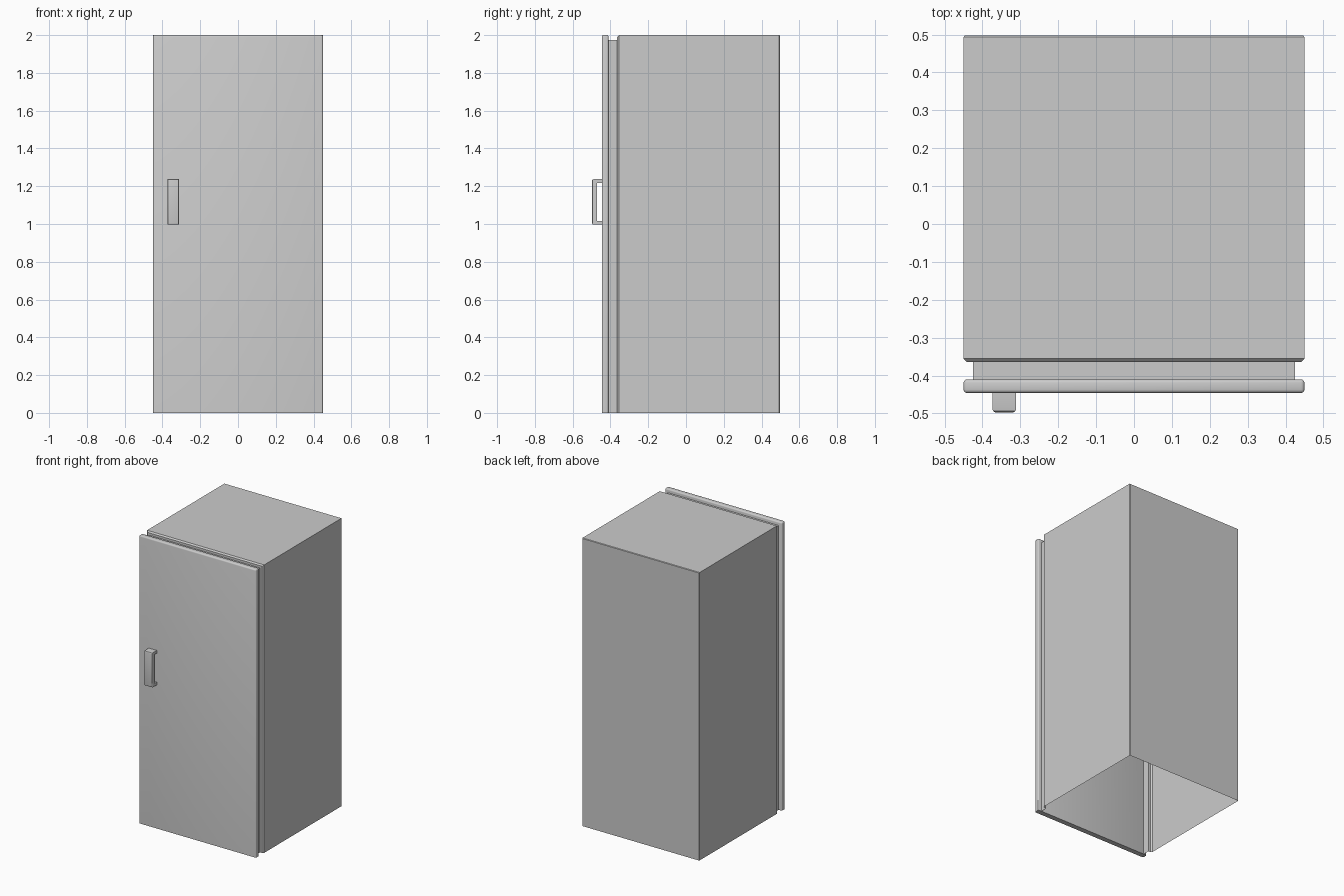
import bpy, bmesh

if "Cube" in bpy.data.objects:
    bpy.data.objects.remove(bpy.data.objects["Cube"])


def finish(name, bm):
    bmesh.ops.recalc_face_normals(bm, faces=bm.faces)
    me = bpy.data.meshes.new(name)
    bm.to_mesh(me)
    bm.free()
    ob = bpy.data.objects.new(name, me)
    bpy.context.collection.objects.link(ob)
    bpy.ops.object.select_all(action='DESELECT')
    ob.select_set(True)
    bpy.context.view_layer.objects.active = ob
    bpy.ops.object.shade_smooth_by_angle()
    return ob


def open_shell(name, rings, cap_back=False):
    """Bottomless shell: arches of (half width, top, y) bridged back to front."""
    bm = bmesh.new()
    arches = [[bm.verts.new(p) for p in
               ((-w, y, 0), (-w, y, t), (w, y, t), (w, y, 0))]
              for w, t, y in rings]
    if cap_back:
        bm.faces.new(arches[0])
    for a, b in zip(arches, arches[1:]):
        for i in range(3):
            bm.faces.new((a[i], a[i + 1], b[i + 1], b[i]))
    ob = finish(name, bm)
    # an open shell needs its outward direction fixed by the top face
    top = max(ob.data.polygons, key=lambda p: abs(p.normal.z) * p.area)
    if top.normal.z < 0:
        ob.data.flip_normals()
    return ob


def extrude_yz(name, profile, x0, x1, bevel, keep):
    """Extrude a y-z profile along x and round the edges chosen by keep."""
    bm = bmesh.new()
    face = bm.faces.new([bm.verts.new((x0, y, z)) for y, z in profile])
    out = bmesh.ops.extrude_face_region(bm, geom=[face], use_keep_orig=True)
    moved = [v for v in out['geom'] if isinstance(v, bmesh.types.BMVert)]
    bmesh.ops.translate(bm, verts=moved, vec=(x1 - x0, 0, 0))
    bmesh.ops.recalc_face_normals(bm, faces=bm.faces)
    edges = [e for e in bm.edges if keep(e)]
    bmesh.ops.bevel(bm, geom=edges, offset=bevel, segments=3, profile=0.5,
                    affect='EDGES', clamp_overlap=True)
    return finish(name, bm)


# Cabinet: bottomless box with chamfered front lip
open_shell("cabinet", [(0.447, 1.997, 0.497), (0.45, 2.0, 0.493),
                       (0.45, 2.0, -0.355), (0.441, 1.991, -0.364),
                       (0.425, 1.975, -0.364)], cap_back=True)

# Seal: recessed collar between cabinet and door
open_shell("door_seal", [(0.425, 1.975, -0.364), (0.425, 1.975, -0.412)])

# Door: slab with rounded edges except along the floor
extrude_yz("door", [(-0.446, 0), (-0.41, 0), (-0.41, 2), (-0.446, 2)],
           -0.45, 0.45, 0.009,
           lambda e: any(v.co.z > 0.001 for v in e.verts))

# Handle: C-shaped grip, rounded on its outer edges
F, M, B = -0.497, -0.471, -0.446
extrude_yz("handle", [(B, 0.997), (F, 0.997), (F, 1.237), (B, 1.237),
                      (B, 1.217), (M, 1.217), (M, 1.017), (B, 1.017)],
           -0.373, -0.312, 0.007,
           lambda e: all(v.co.y < -0.49 for v in e.verts))
